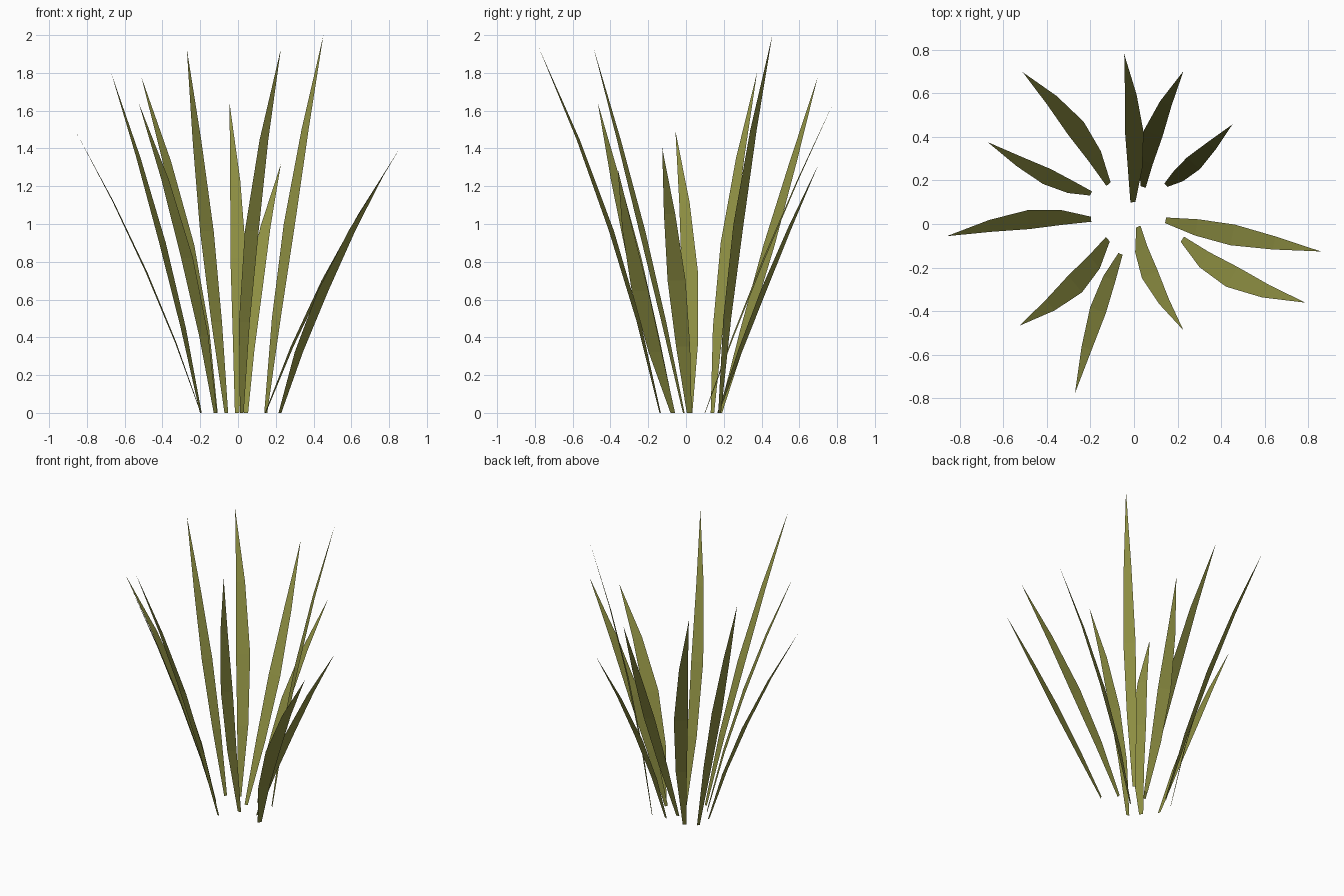
import bpy
import math
from mathutils import Vector

# One olive colour for all blades
olive = bpy.data.materials.new("olive_green")
olive.diffuse_color = (0.27, 0.275, 0.055, 1.0)

# Width profile along a blade, from root to tip
PROFILE = [0.27, 0.78, 1.0, 0.63]


def blade(name, root, mid, tip, angle, width):
    """Flat bent leaf: a strip through root, mid and tip, closed by a point."""
    p0, p1 = Vector(root), Vector(mid)
    p2, height = Vector(tip[:2]), tip[2]
    side = Vector((math.cos(math.radians(angle)), math.sin(math.radians(angle))))
    # keep the upper side of every blade facing up
    out = p2 - p0
    if out.x * side.y - out.y * side.x < 0:
        side = -side
    verts, faces = [], []
    for i, w in enumerate(PROFILE):
        t = i / len(PROFILE)
        c = (p0 * (1 - t) * (1 - 2 * t) + p1 * 4 * t * (1 - t)
             + p2 * t * (2 * t - 1))
        for s in (-0.5, 0.5):
            p = c + side * (s * w * width)
            verts.append((p.x, p.y, t * height))
    verts.append((p2.x, p2.y, height))
    for i in range(len(PROFILE) - 1):
        a = 2 * i
        faces.append((a, a + 2, a + 3, a + 1))
    n = len(verts) - 1
    faces.append((n - 2, n, n - 1))
    mesh = bpy.data.meshes.new(name)
    mesh.from_pydata(verts, [], faces)
    mesh.materials.append(olive)
    obj = bpy.data.objects.new(name, mesh)
    bpy.context.collection.objects.link(obj)


# Blades around the tuft: root, middle, tip, direction of width, width
BLADES = [
    ((0.147, 0.178), (0.272, 0.278), (0.452, 0.457, 2.0), -42, 0.08),
    ((0.145, 0.017), (0.452, -0.05), (0.858, -0.126, 1.403), 79, 0.097),
    ((0.222, -0.07), (0.45, -0.243), (0.787, -0.361, 1.29), 58, 0.105),
    ((0.02, -0.012), (0.073, -0.232), (0.227, -0.488, 1.928), 24, 0.08),
    ((-0.062, -0.137), (-0.165, -0.395), (-0.271, -0.777, 1.928), -20, 0.077),
    ((-0.12, -0.07), (-0.27, -0.275), (-0.526, -0.467, 1.642), -51, 0.1),
    ((-0.197, 0.022), (-0.485, 0.02), (-0.86, -0.056, 1.492), 96, 0.087),
    ((-0.197, 0.14), (-0.40, 0.218), (-0.672, 0.376, 1.802), 63, 0.077),
    ((-0.117, 0.183), (-0.267, 0.44), (-0.511, 0.697, 1.777), 40, 0.093),
    ((-0.005, 0.10), (0.002, 0.415), (-0.045, 0.78, 1.642), 7, 0.085),
    ((0.042, 0.17), (0.088, 0.415), (0.227, 0.702, 1.317), -20, 0.09),
]
for k, spec in enumerate(BLADES):
    blade(f"grass_blade_{k + 1}", *spec)
